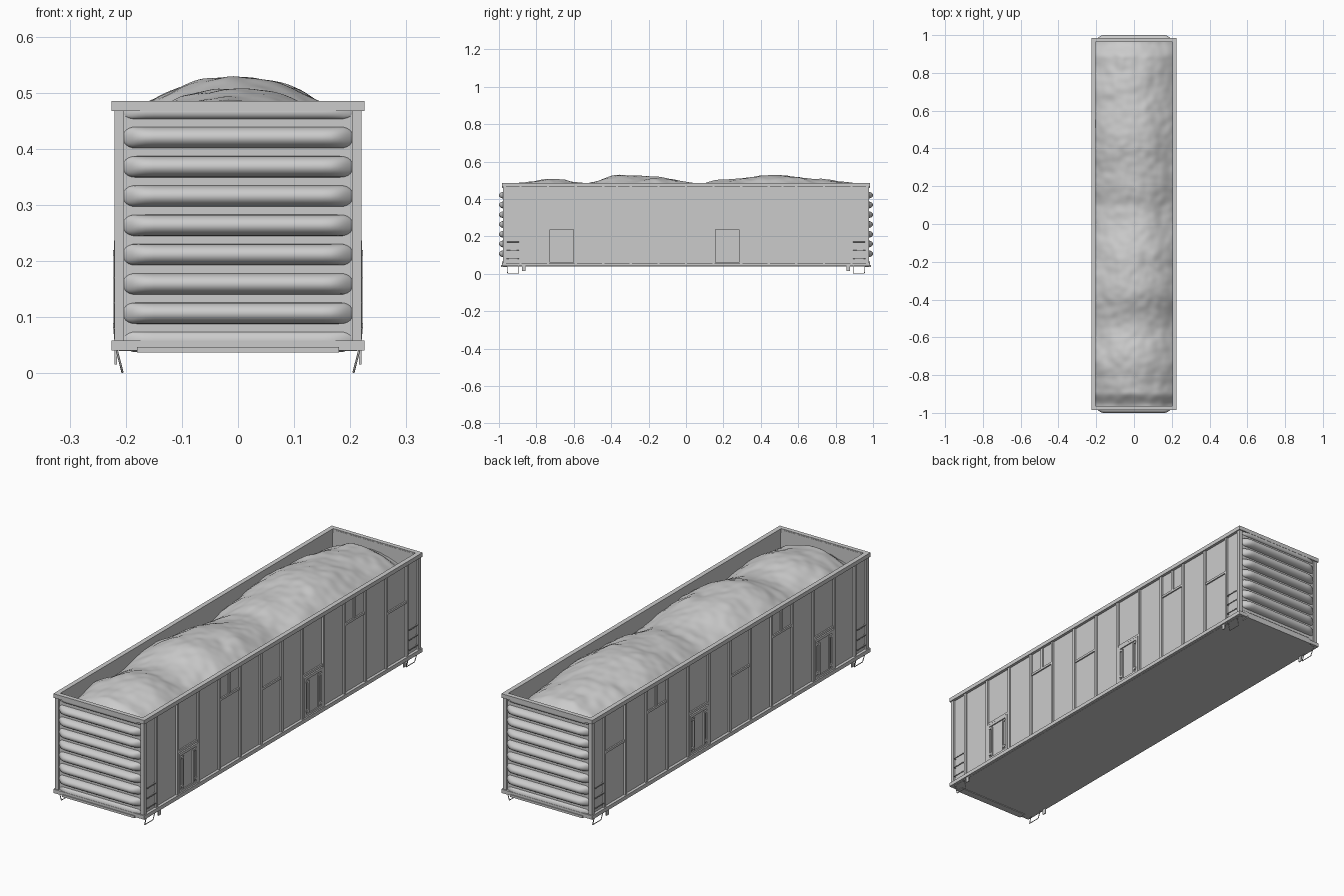
import bpy, bmesh, math
from mathutils import Vector, noise

if "Cube" in bpy.data.objects:
    bpy.data.objects.remove(bpy.data.objects["Cube"])


def finish(name, bm, mirror=(False, False), smooth=False):
    bmesh.ops.recalc_face_normals(bm, faces=bm.faces)
    me = bpy.data.meshes.new(name)
    bm.to_mesh(me)
    bm.free()
    ob = bpy.data.objects.new(name, me)
    bpy.context.collection.objects.link(ob)
    if any(mirror):
        m = ob.modifiers.new("Mirror", 'MIRROR')
        m.use_axis = (mirror[0], mirror[1], False)
    if smooth:
        bpy.ops.object.select_all(action='DESELECT')
        bpy.context.view_layer.objects.active = ob
        ob.select_set(True)
        bpy.ops.object.shade_smooth_by_angle(angle=math.radians(40))
    return ob


def boxes(name, bounds, mirror=(False, False)):
    """Boxes given as (x0, x1, y0, y1, z0, z1)."""
    bm = bmesh.new()
    for x0, x1, y0, y1, z0, z1 in bounds:
        vs = bmesh.ops.create_cube(bm, size=1)['verts']
        for v in vs:
            v.co = Vector(((x0 + x1) / 2 + v.co.x * (x1 - x0),
                           (y0 + y1) / 2 + v.co.y * (y1 - y0),
                           (z0 + z1) / 2 + v.co.z * (z1 - z0)))
    return finish(name, bm, mirror)


def tube(name, paths, radius):
    """Thin bent rods, copied to the other side."""
    cu = bpy.data.curves.new(name, 'CURVE')
    cu.dimensions = '3D'
    cu.bevel_depth = radius
    cu.bevel_resolution = 1
    cu.use_fill_caps = True
    for path in paths:
        for s in (1, -1):
            sp = cu.splines.new('POLY')
            sp.points.add(len(path) - 1)
            for p, (x, y, z) in zip(sp.points, path):
                p.co = (s * x, y, z, 1)
    ob = bpy.data.objects.new(name, cu)
    bpy.context.collection.objects.link(ob)
    bpy.ops.object.select_all(action='DESELECT')
    bpy.context.view_layer.objects.active = ob
    ob.select_set(True)
    bpy.ops.object.convert(target='MESH')


PX, PO = 0.212, 0.220           # side panel face, post face
pitch = 0.1475
BOTH = (True, True)
SIDE = (True, False)

# Tub: side walls, end walls and floor
boxes("side_wall", [(0.205, PX, -0.972, 0.972, 0.042, 0.48)], SIDE)
boxes("end_wall", [(-PX, PX, 0.963, 0.972, 0.042, 0.48)], (False, True))
boxes("floor", [(-PX, PX, -0.972, 0.972, 0.04, 0.05)])

# Rims around top and bottom
for name, z0, z1, inner in (("top_rim", 0.467, 0.485, 0.204),
                            ("bottom_rim", 0.041, 0.058, 0.206)):
    boxes(name + "_side", [(inner, 0.225, -0.984, 0.984, z0, z1)], SIDE)
    boxes(name + "_end", [(-inner, inner, 0.964, 0.984, z0, z1)], (False, True))

# Corner posts and side posts
boxes("corner_post", [(0.203, PO, 0.962, 0.979, 0.05, 0.475)], BOTH)
boxes("side_post", [(PX - 0.002, PO, i * pitch - 0.006, i * pitch + 0.006, 0.05, 0.475)
                    for i in range(-6, 7)], SIDE)

# Horizontal stiffeners between posts
bars = []
for bay, z in ((-5, 0.245), (-3, 0.365), (-1, 0.30), (1, 0.245), (3, 0.365), (5, 0.30)):
    y = bay * pitch
    bars.append((PX - 0.002, 0.218, y, y + pitch, z - 0.005, z + 0.005))
    if bay in (-3, 3):
        bars.append((PX - 0.002, 0.217, y + 0.068, y + 0.080, z, 0.475))
boxes("stiffener", bars, SIDE)

# Low side doors with frame, latch bars and hinge blocks
for n, bay in enumerate((-5, 1)):
    a, b = bay * pitch + 0.008, (bay + 1) * pitch - 0.008
    z0, z1 = 0.06, 0.237
    parts = [(PX - 0.002, 0.216, a + 0.008, b - 0.008, z0, z1),
             (PX, 0.221, a, a + 0.012, z0, z1), (PX, 0.221, b - 0.012, b, z0, z1),
             (PX, 0.221, a, b, z1 - 0.012, z1), (PX, 0.221, a, b, z0, z0 + 0.01)]
    for y in (a + 0.028, b - 0.030):
        parts.append((PX, 0.222, y - 0.004, y + 0.004, z0 + 0.01, z1 - 0.02))
    for z in (0.085, 0.215):
        for y in (a + 0.018, b - 0.018):
            parts.append((PX, 0.223, y - 0.007, y + 0.007, z - 0.005, z + 0.005))
    boxes("side_door_%d" % n, parts, SIDE)


# Swelling ribs across both ends
def rib(bm, zc, half_h, depth, half_w=0.206, base=0.971):
    xs = [0, 0.05, 0.1, 0.15, 0.165, 0.178, 0.188, 0.195, 0.2, 0.204]
    xs = [-x for x in reversed(xs[1:])] + xs
    rows = []
    for x in xs:
        d = half_w - abs(x)
        h = half_h * math.sqrt(1 - max(0, 1 - d / 0.022) ** 2)
        k = math.sin(min(1, d / 0.045) * math.pi / 2)
        rows.append([bm.verts.new((x, base + depth * k * math.sin(math.pi * j / 10),
                                   zc - h * math.cos(math.pi * j / 10)))
                     for j in range(11)])
    for r, s in zip(rows, rows[1:]):
        for j in range(10):
            bm.faces.new((r[j], r[j + 1], s[j + 1], s[j]))
    bm.faces.new(rows[0])
    bm.faces.new(rows[-1])


bm = bmesh.new()
for i in range(7):
    rib(bm, 0.107 + i * 0.0522, 0.019, 0.029)
rib(bm, 0.466, 0.013, 0.012)
rib(bm, 0.056, 0.018, 0.012)
finish("end_rib", bm, (False, True), smooth=True)
boxes("end_sill", [(-0.18, 0.18, 0.955, 0.988, 0.037, 0.047)], (False, True))

# Climbing rungs and foot stirrups by each corner, and small hooks
rungs, stirrups, hooks = [], [], []
for s in (-1, 1):
    a, b = s * 0.957, s * 0.895
    for z in (0.08, 0.125, 0.17):
        rungs.append([(PX, a, z), (0.221, a, z), (0.221, b, z), (PX, b, z)])
    stirrups.append([(0.217, a, 0.045), (0.206, a + s * -0.003, 0.002),
                     (0.206, b, 0.002), (0.217, b, 0.045)])
    hooks.append((0.216, 0.220, s * 0.868 - 0.009, s * 0.868 + 0.009, 0.016, 0.045))
tube("rung", rungs, 0.002)
tube("foot_stirrup", stirrups, 0.002)
boxes("hook_plate", hooks, SIDE)

# Heaped load: ridge heights along y, falling away towards the walls
ridge = [(-0.966, 0.445), (-0.89, 0.487), (-0.72, 0.510), (-0.53, 0.487), (-0.36, 0.53),
         (-0.2, 0.523), (0.08, 0.486), (0.22, 0.507), (0.47, 0.53), (0.7, 0.510),
         (0.88, 0.489), (0.966, 0.445)]


def ridge_z(y):
    for (y0, z0), (y1, z1) in zip(ridge, ridge[1:]):
        if y <= y1:
            t = (y - y0) / (y1 - y0)
            return z0 + (z1 - z0) * t * t * (3 - 2 * t)
    return ridge[-1][1]


bm = bmesh.new()
bmesh.ops.create_grid(bm, x_segments=48, y_segments=200, size=1)
for v in bm.verts:
    x, y = v.co.x * 0.206, v.co.y * 0.965
    c = 0.012 * math.sin(y * 5 + 1)
    z = ridge_z(y) - 0.042 * (abs(x - c) / 0.15) ** 2
    p = Vector((x, y, 0))
    z += 0.010 * noise.noise(p * 9) * min(1, abs(x) / 0.08)
    z += 0.004 * noise.noise(p * 24 + Vector((3, 1, 7))) - 0.002
    v.co = (x, y, z)
finish("heaped_load", bm, smooth=True)
